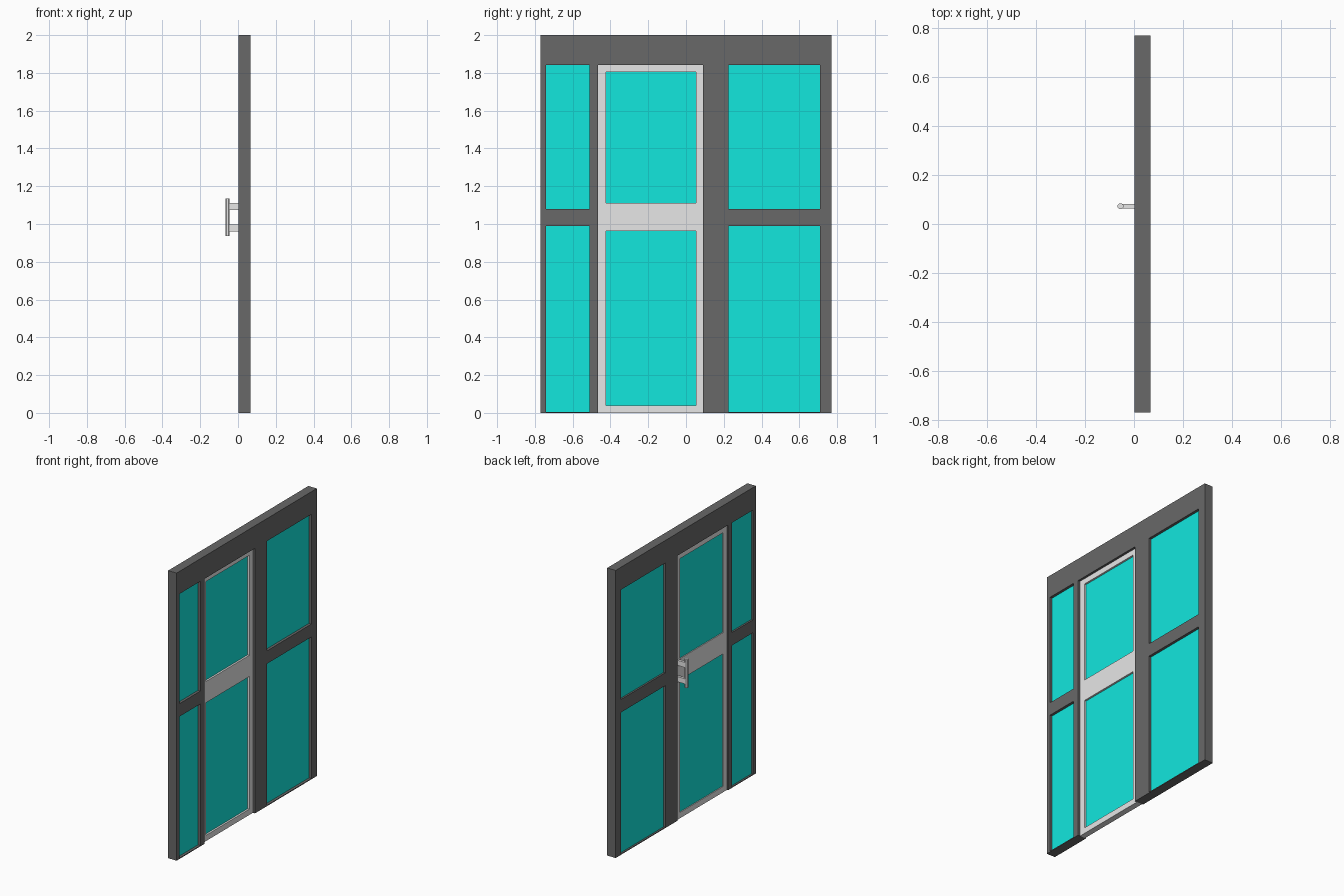
import bpy, bmesh
from mathutils import Matrix

old = bpy.data.objects.get("Cube")
if old:
    bpy.data.objects.remove(old, do_unlink=True)


def material(name, r, g, b):
    m = bpy.data.materials.new(name)
    m.use_nodes = True
    m.diffuse_color = (r, g, b, 1)
    m.node_tree.nodes["Principled BSDF"].inputs["Base Color"].default_value = (r, g, b, 1)
    return m


dark = material("dark grey frame", 0.14, 0.14, 0.14)
light = material("light grey metal", 0.8, 0.8, 0.8)
cyan = material("cyan glass", 0.006, 0.8, 0.73)


def finish(bm, name, mat):
    bmesh.ops.recalc_face_normals(bm, faces=bm.faces)
    mesh = bpy.data.meshes.new(name)
    bm.to_mesh(mesh)
    bm.free()
    mesh.materials.append(mat)
    obj = bpy.data.objects.new(name, mesh)
    bpy.context.collection.objects.link(obj)
    return obj


def lattice(name, mat, x0, x1, ys, zs, is_open):
    """Panel in the yz plane, extruded from x0 to x1, with open grid cells."""
    bm = bmesh.new()
    grid = [[bm.verts.new((x0, y, z)) for z in zs] for y in ys]
    for i in range(len(ys) - 1):
        for j in range(len(zs) - 1):
            if not is_open(i, j):
                bm.faces.new((grid[i][j], grid[i + 1][j], grid[i + 1][j + 1], grid[i][j + 1]))
    bmesh.ops.delete(bm, geom=[v for v in bm.verts if not v.link_faces], context='VERTS')
    res = bmesh.ops.extrude_face_region(bm, geom=bm.faces[:], use_keep_orig=True)
    top = [g for g in res["geom"] if isinstance(g, bmesh.types.BMVert)]
    bmesh.ops.translate(bm, verts=top, vec=(x1 - x0, 0, 0))
    return finish(bm, name, mat)


def box(name, mat, x, y, z):
    bm = bmesh.new()
    size = [b - a for a, b in (x, y, z)]
    mid = [(a + b) / 2 for a, b in (x, y, z)]
    bmesh.ops.create_cube(bm, size=1, matrix=Matrix.Translation(mid) @ Matrix.Diagonal((*size, 1)))
    return finish(bm, name, mat)


def pane(name, x, y, z):
    # Edges tuck slightly into the surrounding frame
    lap = 0.003
    box(name, cyan, x, (y[0] - lap, y[1] + lap), (z[0] - lap, z[1] + lap))


# Outer frame: side windows in columns 1 and 5, doorway in column 3
ys = [-0.77, -0.74, -0.51, -0.465, 0.09, 0.225, 0.71, 0.77]
zs = [0, 0.006, 0.99, 1.08, 1.843, 2]
lattice("outer_frame", dark, 0.002, 0.067, ys, zs,
        lambda i, j: (i in (1, 5) and j in (1, 3)) or (i == 3 and j < 4))

# Side window panes
for side, i in (("right", 1), ("left", 5)):
    for level, j in (("lower", 1), ("upper", 3)):
        pane(f"{side}_{level}_glass", (0.014, 0.049), ys[i:i + 2], zs[j:j + 2])

# Door leaf with two glazed openings
dy = [-0.465, -0.423, 0.052, 0.09]
dz = [0, 0.04, 0.962, 1.11, 1.805, 1.843]
lattice("door_leaf", light, 0.010, 0.051, dy, dz, lambda i, j: i == 1 and j in (1, 3))
for level, j in (("lower", 1), ("upper", 3)):
    pane(f"door_{level}_glass", (0.016, 0.038), dy[1:3], dz[j:j + 2])

# Pull handle: octagonal bar on two posts
bm = bmesh.new()
turn = Matrix.Rotation(0.3927, 4, 'Z')
bmesh.ops.create_cone(bm, cap_ends=True, segments=8, radius1=0.0125, radius2=0.0125,
                      depth=0.198, matrix=Matrix.Translation((-0.0555, 0.073, 1.036)) @ turn)
finish(bm, "handle_bar", light)
for level, z in (("lower", 0.979), ("upper", 1.093)):
    box(f"handle_{level}_post", light, (-0.052, 0.012), (0.064, 0.082), (z - 0.018, z + 0.018))
